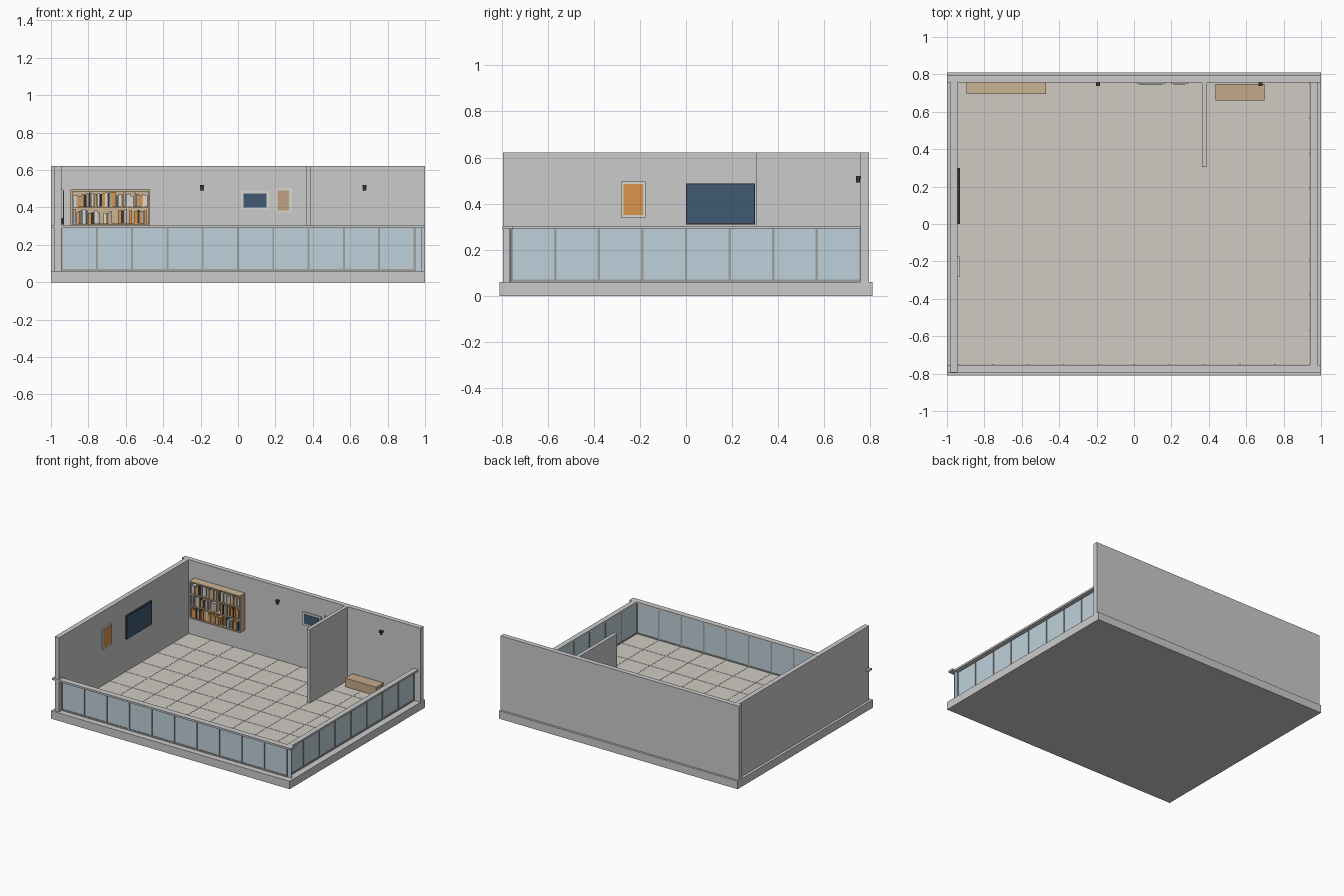
import bpy, random

if "Cube" in bpy.data.objects:
    bpy.data.objects.remove(bpy.data.objects["Cube"])
random.seed(4)

def mat(name, rgb):
    m = bpy.data.materials.new(name)
    m.diffuse_color = (*rgb, 1)
    m.use_nodes = True
    m.node_tree.nodes["Principled BSDF"].inputs["Base Color"].default_value = m.diffuse_color
    return m

GLASS = mat("glass", (0.52, 0.64, 0.71))
TILE = mat("tile", (0.63, 0.60, 0.54))
WOOD = mat("wood", (0.56, 0.40, 0.25))
PALE_WOOD = mat("pale_wood", (0.60, 0.46, 0.30))
CREAM = mat("cream", (0.70, 0.69, 0.62))
ORANGE = mat("orange", (0.70, 0.30, 0.07))
TAN = mat("tan", (0.52, 0.36, 0.22))
NAVY = mat("navy", (0.05, 0.10, 0.17))
DARK = mat("dark", (0.04, 0.04, 0.045))
GREY = mat("grey", (0.45, 0.45, 0.45))
FRAME = mat("frame", (0.36, 0.35, 0.33))


def box(name, x, y, z, m=None):
    """Box from (min, max) ranges."""
    bpy.ops.mesh.primitive_cube_add(size=1, location=(sum(x) / 2, sum(y) / 2, sum(z) / 2))
    o = bpy.context.object
    o.name = name
    o.scale = (x[1] - x[0], y[1] - y[0], z[1] - z[0])
    bpy.ops.object.transform_apply(location=False, rotation=False)
    if m:
        o.data.materials.append(m)
    return o


IX, IY, T, Z0, ZT = 0.943, 0.757, 0.037, 0.06, 0.622   # room half sizes, wall thickness, floor, top

# Shell
box("base_slab", (-1, 1), (-0.81, 0.81), (0, Z0))
box("back_wall", (-1, 1), (IY, IY + T), (Z0, ZT))
box("left_wall", (-IX - T, -IX), (-IY - T, IY), (Z0, ZT))
box("partition_wall", (0.363, 0.39), (0.305, IY), (Z0, ZT))

# Floor tiles with narrow joints
NX, NY, G = 10, 8, 0.0015
SX, SY = 2 * IX / NX, 2 * IY / NY
for i in range(NX):
    for j in range(NY):
        x, y = -IX + i * SX, -IY + j * SY
        box("floor_tile", (x + G, x + SX - G), (y + G, y + SY - G), (Z0 - 0.01, Z0 + 0.003), TILE)
box("floor_joints", (-IX, IX), (-IY, IY), (Z0 - 0.01, Z0 + 0.0015), TILE)

# Low glazed walls: panes, sills, rails
ZR, ZRT = 0.289, 0.303
box("front_glass", (-IX, IX + T), (-IY - 0.004, -IY + 0.002), (Z0, ZR), GLASS)
box("right_glass", (IX - 0.002, IX + 0.004), (-IY, IY), (Z0, ZR), GLASS)
box("front_sill", (-IX, IX), (-IY - 0.008, -IY + 0.006), (Z0, Z0 + 0.011), FRAME)
box("right_sill", (IX - 0.006, IX + 0.008), (-IY, IY), (Z0, Z0 + 0.011), FRAME)
box("front_rail", (-1, 1), (-IY - T - 0.003, -IY + 0.004), (ZR, ZRT))
box("right_rail", (IX - 0.002, IX + T), (-IY, IY), (ZR, ZRT))
W = 0.005
for i in range(NX + 1):
    x = -IX + i * SX
    box("front_mullion", (x - W, x + W), (-IY - 0.008, -IY + 0.006), (Z0, ZR), FRAME)
for j in range(NY + 1):
    y = -IY + j * SY
    box("right_mullion", (IX - 0.006, IX + 0.008), (y - W, y + W), (Z0, ZR), FRAME)

# Pictures on the back wall: cream frame with inset panel
for x, z, m in (((0.015, 0.168), (0.388, 0.487), NAVY), ((0.197, 0.288), (0.372, 0.503), TAN)):
    box("back_picture_frame", x, (0.749, IY), z, CREAM)
    box("back_picture", (x[0] + 0.015, x[1] - 0.015), (0.747, 0.75),
        (z[0] + 0.013, z[1] - 0.013), m)

# Screen and picture on the left wall
box("screen_frame", (-IX, -0.931), (0, 0.30), (0.31, 0.487), DARK)
box("screen", (-0.932, -0.929), (0.005, 0.295), (0.315, 0.482), NAVY)
box("left_picture_frame", (-IX, -0.934), (-0.283, -0.175), (0.34, 0.495), CREAM)
box("left_picture", (-0.935, -0.932), (-0.272, -0.186), (0.351, 0.484), ORANGE)

# Bookshelf
X0, X1, ZB, ROW, B = -0.895, -0.47, 0.215, 0.0905, 0.009
YF, YB = 0.695, 0.752
box("shelf_back", (X0, X1), (YB - 0.006, IY), (ZB, ZB + 3 * ROW + B), PALE_WOOD)
for x in (X0, X1 - B):
    box("shelf_side", (x, x + B), (YF, YB), (ZB, ZB + 3 * ROW + B), PALE_WOOD)
for r in range(4):
    z = ZB + r * ROW
    box("shelf_board", (X0 + B, X1 - B), (YF, YB), (z, z + B), PALE_WOOD)

# Books
for r in range(3):
    x, z = X0 + B + 0.004, ZB + r * ROW + B
    while x < X1 - B - 0.02:
        w = random.uniform(0.009, 0.018)
        if random.random() > 0.08:
            box("book", (x, x + w), (YF + random.uniform(0.004, 0.012), YB - 0.006),
                (z, z + random.uniform(0.055, 0.077)),
                random.choice((ORANGE, ORANGE, DARK, GREY, CREAM, TAN, NAVY)))
        x += w + 0.0012

# Bench
box("bench_body", (0.438, 0.694), (0.663, 0.745), (Z0, 0.117), WOOD)
box("bench_top", (0.435, 0.697), (0.66, 0.748), (0.117, 0.13), WOOD)

# Wall spotlights
for x in (-0.192, 0.677):
    box("lamp_bracket", (x - 0.011, x + 0.011), (0.737, IY), (0.506, 0.52), DARK)
    bpy.ops.mesh.primitive_cylinder_add(vertices=12, radius=0.008, depth=0.016,
                                        location=(x, 0.746, 0.499))
    bpy.context.object.name = "lamp_head"
    bpy.context.object.data.materials.append(DARK)
